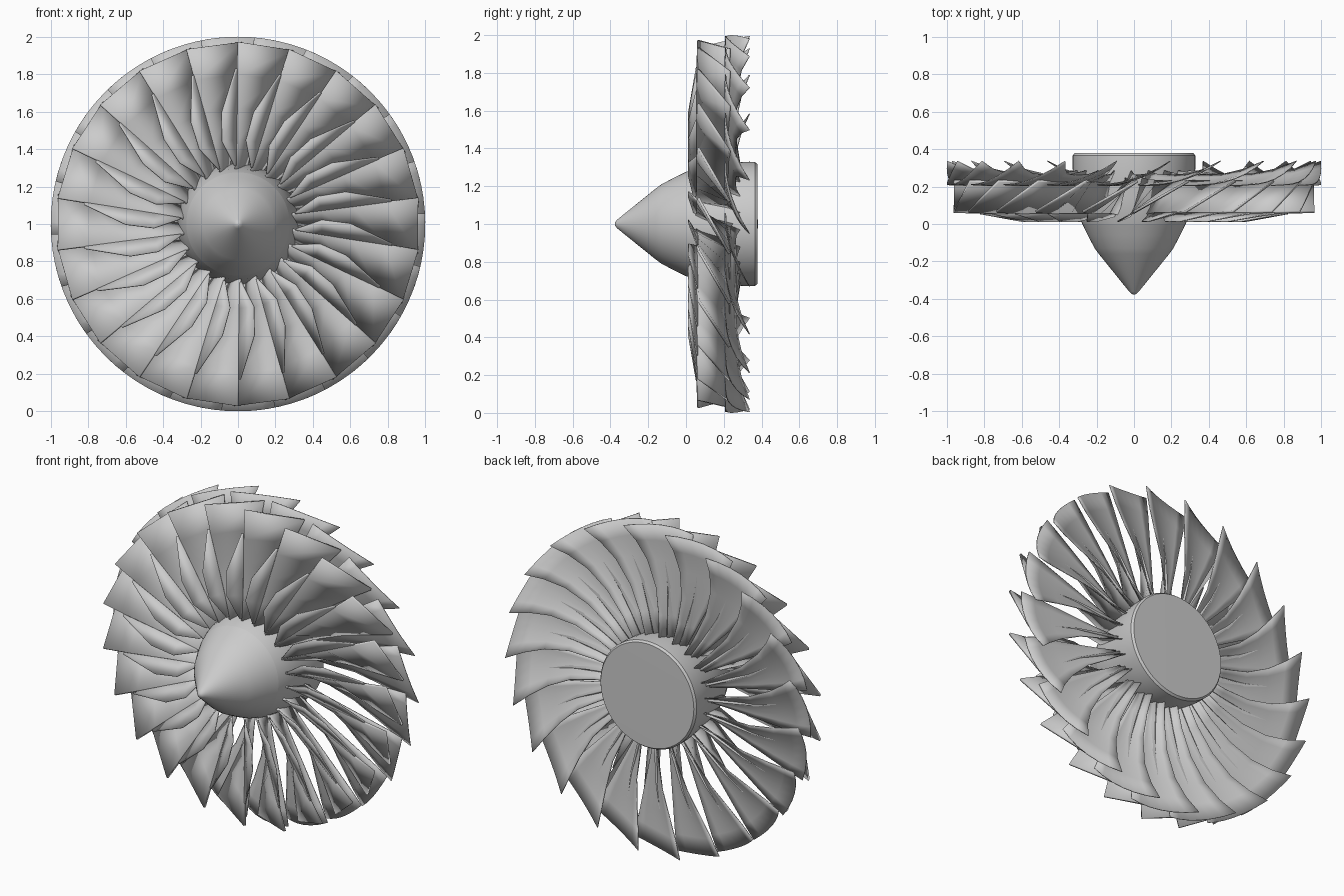
import bpy, bmesh, math

if "Cube" in bpy.data.objects:
    bpy.data.objects.remove(bpy.data.objects["Cube"])

N = 22          # blades per row
CZ = 1.0        # axis height


def polar(r, deg, y):
    a = math.radians(deg)          # clockwise from the top, seen from the front
    return (r * math.sin(a), y, CZ + r * math.cos(a))


def finish(name, bm, angle):
    bmesh.ops.recalc_face_normals(bm, faces=bm.faces)
    me = bpy.data.meshes.new(name)
    bm.to_mesh(me)
    bm.free()
    ob = bpy.data.objects.new(name, me)
    bpy.context.collection.objects.link(ob)
    bpy.ops.object.select_all(action='DESELECT')
    ob.select_set(True)
    bpy.context.view_layer.objects.active = ob
    bpy.ops.object.shade_smooth_by_angle(angle=math.radians(angle))
    return ob


def lathe(name, profile, seg=64):
    bm = bmesh.new()
    rings = []
    for y, r in profile:
        if r == 0:
            rings.append([bm.verts.new((0, y, CZ))] * seg)
        else:
            rings.append([bm.verts.new(polar(r, 360 * i / seg, y)) for i in range(seg)])
    for a, b in zip(rings, rings[1:]):
        for i in range(seg):
            j = (i + 1) % seg
            bm.faces.new(list(dict.fromkeys((a[i], a[j], b[j], b[i]))))
    return finish(name, bm, 30)


def blade_row(name, sections, steps, camber, thick, smooth):
    # section: radius, start angle, angular span, leading y, trailing y
    # camber > 0 bends the section along a circular arc; 0 keeps a flat plate
    bm = bmesh.new()
    for k in range(N):
        base = 360 * k / N
        rows = []
        for r, a0, span, y0, y1 in sections:
            p = polar(r, base + a0, y0)
            q = polar(r, base + a0 + span, y1)
            row = []
            for i in range(steps + 1):
                t = i / steps
                if camber:
                    co = polar(r, base + a0 + span * t, y0 + (y1 - y0) * t ** camber)
                else:
                    co = [u + (v - u) * t for u, v in zip(p, q)]
                row.append(bm.verts.new(co))
            rows.append(row)
        for a, b in zip(rows, rows[1:]):
            for i in range(steps):
                bm.faces.new((a[i], a[i + 1], b[i + 1], b[i]))
    ob = finish(name, bm, smooth)
    mod = ob.modifiers.new("thickness", 'SOLIDIFY')
    mod.thickness = thick
    mod.offset = 0
    return ob


# Nose cone and hub
lathe("nose_cone", [(-.377, 0), (-.374, .012), (-.362, .025), (-.16, .188), (-.13, .21),
                    (-.06, .247), (0, .276), (.0, 0)])
lathe("hub", [(0, 0), (0, .276), (.06, .297), (.14, .31), (.24, .322), (.30, .328),
              (.365, .328), (.378, .318), (.38, 0)])

# Front row: flat twisted plates with square tips
blade_row("front_blades", [
    (.27, -2.5, 10, .05, .25),
    (.45, -1.0, 12, .06, .235),
    (.62, -.5, 13.5, .06, .23),
    (.80, -.2, 15.8, .06, .225),
    (.973, 0, 17.5, .065, .23)], 1, 0, .014, 5)

# Forward belly along the leading edge of each front plate
blade_row("front_blade_bellies", [
    (.31, -3.5, 1.5, .04, .055),
    (.45, -11, 10, .012, .06),
    (.60, -8.5, 8, .014, .06),
    (.83, -1, .8, .055, .06)], 1, 0, .006, 5)

# Rear row: thin cambered vanes whose hooked tips follow the outer circle
blade_row("rear_blades", [
    (.30, 4, 9, .21, .29),
    (.45, 4.5, 12, .205, .265),
    (.62, 4.5, 14, .205, .262),
    (.78, 4.5, 17.5, .205, .268),
    (.90, 4.5, 20.5, .205, .295),
    (1.0, 5, 22.5, .21, .336)], 6, 2.0, .005, 30)
